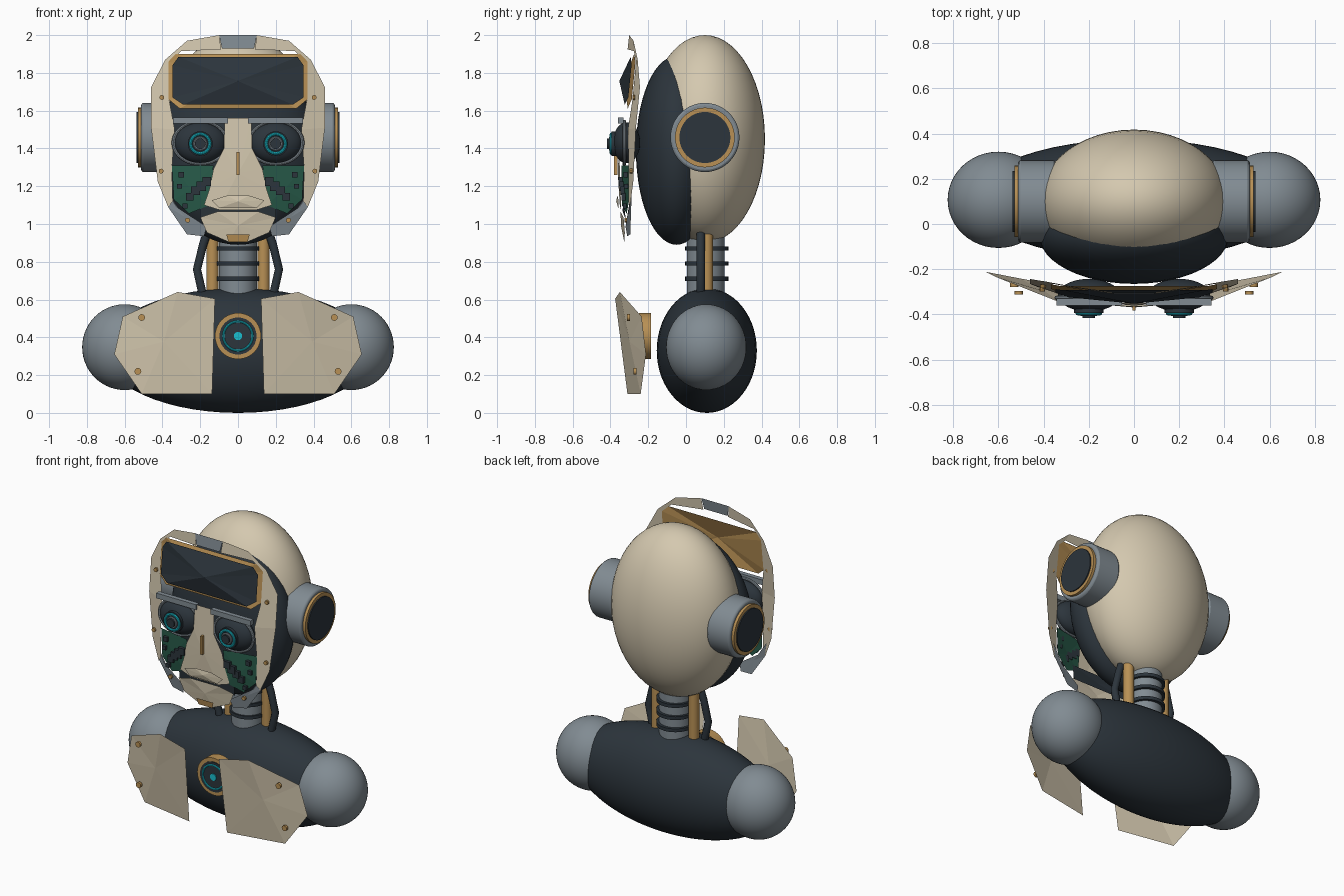
import bpy, bmesh
from math import pi, radians
from mathutils import Vector

if "Cube" in bpy.data.objects:
    bpy.data.objects.remove(bpy.data.objects["Cube"])


def mat(name, r, g, b):
    m = bpy.data.materials.new(name)
    m.diffuse_color = (r, g, b, 1)
    m.use_nodes = True
    m.node_tree.nodes["Principled BSDF"].inputs["Base Color"].default_value = m.diffuse_color
    return m


BEIGE = mat("ivory_shell", .66, .58, .43)
DARK = mat("dark_core", .025, .035, .045)
GOLD = mat("brass", .48, .28, .09)
STEEL = mat("steel", .22, .26, .29)
CYAN = mat("cyan_glow", .01, .52, .62)
GREEN = mat("circuit_green", .02, .10, .065)
ROT = {'X': (0, pi / 2, 0), 'Y': (pi / 2, 0, 0), 'Z': (0, 0, 0)}


def finish(name, m, smooth=True):
    ob = bpy.context.object
    ob.name = name
    ob.data.materials.append(m)
    if smooth:
        bpy.ops.object.shade_smooth_by_angle(angle=radians(35))
    return ob


def ball(name, loc, scale, m):
    bpy.ops.mesh.primitive_uv_sphere_add(segments=48, ring_count=28, location=loc)
    bpy.context.object.scale = scale
    return finish(name, m)


def cyl(name, loc, r, depth, axis, m, sides=40, bevel=0):
    bpy.ops.mesh.primitive_cylinder_add(vertices=sides, radius=r, depth=depth, location=loc, rotation=ROT[axis])
    ob = finish(name, m)
    if bevel:
        b = ob.modifiers.new("bevel", 'BEVEL')
        b.width, b.segments, b.limit_method = bevel, 2, 'ANGLE'
    return ob


def ring(name, loc, r, thick, axis, m, scale=(1, 1, 1)):
    bpy.ops.mesh.primitive_torus_add(major_radius=r, minor_radius=thick, major_segments=40,
                                     minor_segments=8, location=loc, rotation=ROT[axis])
    bpy.context.object.scale = scale
    return finish(name, m)


def box(name, loc, size, m):
    bpy.ops.mesh.primitive_cube_add(size=1, location=loc)
    bpy.context.object.scale = size
    return finish(name, m, False)


def face_y(x, z):
    # curved mask surface, wrapping back at the sides, brow and chin
    return -.355 + .42 * x * x + max(0, z - 1.5) * .1 + max(0, 1.1 - z) * .15


def mesh(name, verts, faces, m):
    bm = bmesh.new()
    vs = [bm.verts.new(v) for v in verts]
    for f in faces:
        bm.faces.new([vs[i] for i in f])
    bm.normal_update()
    bmesh.ops.reverse_faces(bm, faces=[f for f in bm.faces if f.normal.y > 0])
    me = bpy.data.meshes.new(name)
    bm.to_mesh(me)
    bm.free()
    me.materials.append(m)
    bpy.context.collection.objects.link(bpy.data.objects.new(name, me))


def fan(name, verts, m, bulge=0.0):
    # faceted sheet: outline joined to a centre point
    n = len(verts)
    c = sum((Vector(v) for v in verts), Vector()) / n
    c.y -= bulge
    mesh(name, list(verts) + [c], [(i, (i + 1) % n, n) for i in range(n)], m)


def panel(name, pts, m, dy=0.0, bulge=0.01, s=1):
    fan(name, [(s * x, face_y(x, z) + dy, z) for x, z in pts], m, bulge)


def both(half):
    # close a half outline (top to bottom, +x) symmetrically
    return half + [(-x, z) for x, z in reversed(half)]


# skull, torso
ball("skull", (0, .10, 1.45), (.42, .318, .55), BEIGE)
ball("inner_head", (0, -.05, 1.39), (.42, .215, .50), DARK)
ball("torso", (0, .11, .33), (.715, .265, .33), DARK)

# neck column and rings
cyl("neck_column", (0, .105, .77), .1, .4, 'Z', STEEL)
for z in (.71, .79, .87):
    cyl("neck_ring", (0, .11, z), .114, .022, 'Z', DARK)

# chest light
cyl("chest_light_rim", (0, -.217, .407), .122, .065, 'Y', GOLD)
cyl("chest_light_face", (0, -.25, .407), .098, .01, 'Y', DARK)
ring("chest_light_ring", (0, -.256, .407), .077, .006, 'Y', CYAN)
cyl("chest_light_core", (0, -.256, .407), .022, .008, 'Y', CYAN)

# visor and crest
panel("visor_bezel", both([(.33, 1.9), (.368, 1.86), (.368, 1.66), (.31, 1.612)]), GOLD, -.005, .045)
panel("visor_glass", both([(.315, 1.885), (.347, 1.84), (.347, 1.67), (.29, 1.632)]), DARK, -.018, .05)
panel("crest_plate", both([(.1, 2.0), (.085, 1.93)]), STEEL, -.002, 0)

# nose and lip plate, mouth, chin
panel("nose_plate", both([(.07, 1.56), (.075, 1.40), (.13, 1.29), (.15, 1.19), (.18, 1.10), (.10, 1.075)]),
      BEIGE, -.002, .012)
panel("mouth_gap", both([(.2, 1.12), (.2, 1.02)]), DARK, .008, .012)
panel("chin_plate", both([(.11, 1.065), (.2, 1.035), (.165, .955), (.05, .905)]), BEIGE, -.002, .012)
panel("chin_insert", both([(.062, .945), (.05, .905)]), GOLD, -.014, 0)
panel("lip_edge", both([(.06, 1.15), (.14, 1.125), (.1, 1.085)]), BEIGE, -.01, .01)
box("nose_bar", (0, -.372, 1.32), (.014, .02, .12), GOLD)

# mask frame: outer and inner edge, crest to cheek
OUTER = [(.1, 2.0), (.27, 1.97), (.385, 1.87), (.46, 1.725), (.46, 1.51), (.425, 1.225), (.37, 1.09)]
INNER = [(.09, 1.925), (.3, 1.915), (.36, 1.86), (.365, 1.66), (.335, 1.5), (.35, 1.29), (.345, 1.12)]

for s, side in ((1, "right"), (-1, "left")):
    # shoulder and chest plate
    ball("shoulder_" + side, (s * .6, .107, .348), (.225, .213, .227), STEEL)
    fan("chest_plate_" + side, [(s * x, y, z) for x, y, z in (
        (.122, -.375, .605), (.32, -.35, .64), (.61, -.235, .51),
        (.655, -.212, .31), (.51, -.24, .10), (.137, -.31, .10))], BEIGE, .012)
    for x, y, z in ((.51, -.305, .505), (.53, -.27, .22)):
        cyl("chest_rivet", (s * x, y, z), .018, .016, 'Y', GOLD, 12)

    # ear pods
    cyl("ear_pod_" + side, (s * .43, .1, 1.458), .183, .165, 'X', STEEL, 48, .012)
    cyl("ear_rim_" + side, (s * .505, .1, 1.458), .158, .05, 'X', GOLD, 48)
    cyl("ear_cap_" + side, (s * .51, .1, 1.458), .135, .055, 'X', DARK, 48)

    # neck piston and cable
    cyl("neck_piston_" + side, (s * .135, .11, .78), .033, .36, 'Z', GOLD, 20)
    cu = bpy.data.curves.new("neck_cable_" + side, 'CURVE')
    cu.dimensions, cu.bevel_depth, cu.bevel_resolution = '3D', .023, 3
    sp = cu.splines.new('POLY')
    path = [(.165, .95), (.185, .89), (.217, .76), (.19, .64), (.17, .58)]
    sp.points.add(len(path) - 1)
    for p, (x, z) in zip(sp.points, path):
        p.co = (s * x, .078, z, 1)
    cu.materials.append(DARK)
    bpy.context.collection.objects.link(bpy.data.objects.new("neck_cable_" + side, cu))

    # mask frame and its rivets
    n = len(OUTER)
    mesh("mask_frame_" + side, [(s * x, face_y(x, z), z) for x, z in OUTER + INNER],
         [(i, i + 1, n + i + 1, n + i) for i in range(n - 1)], BEIGE)
    for x, z in ((.403, 1.67), (.407, 1.28), (.267, 1.02)):
        cyl("mask_rivet", (s * x, face_y(x, z) - .006, z), .013, .014, 'Y', GOLD, 10)

    # cheek circuit with chips
    panel("cheek_circuit_" + side, [(.35, 1.31), (.13, 1.31), (.15, 1.1), (.26, 1.055), (.34, 1.13)],
          GREEN, .006, .008, s)
    for x, z, w in ((.165, 1.225, .045), (.195, 1.2, .05), (.225, 1.175, .045), (.255, 1.145, .04),
                    (.3, 1.26, .03), (.31, 1.2, .025), (.28, 1.095, .025)):
        box("cheek_chip", (s * x, face_y(x, z) - .003, z), (w, .02, w), DARK)

    # jaw plate
    panel("jaw_plate_" + side, [(.385, 1.185), (.325, 1.09), (.165, .985), (.18, .935), (.27, .945), (.37, 1.09)],
          STEEL, .006, .004, s)

    # eye: ball, socket, brow, layered iris
    ball("eye_" + side, (s * .2, -.315, 1.43), (.137, .072, .108), DARK)
    ring("eye_socket_" + side, (s * .2, -.327, 1.43), .142, .01, 'Y', STEEL, (1, .80, 1))
    box("brow_" + side, (s * .198, -.345, 1.548), (.29, .03, .034), STEEL)
    cyl("iris_disc_" + side, (s * .2, -.38, 1.425), .066, .03, 'Y', DARK, 32)
    ring("iris_glow_" + side, (s * .2, -.396, 1.425), .051, .008, 'Y', CYAN)
    ring("lens_ring_" + side, (s * .2, -.402, 1.425), .032, .006, 'Y', STEEL)
    cyl("pupil_" + side, (s * .2, -.402, 1.425), .028, .03, 'Y', DARK, 24)
